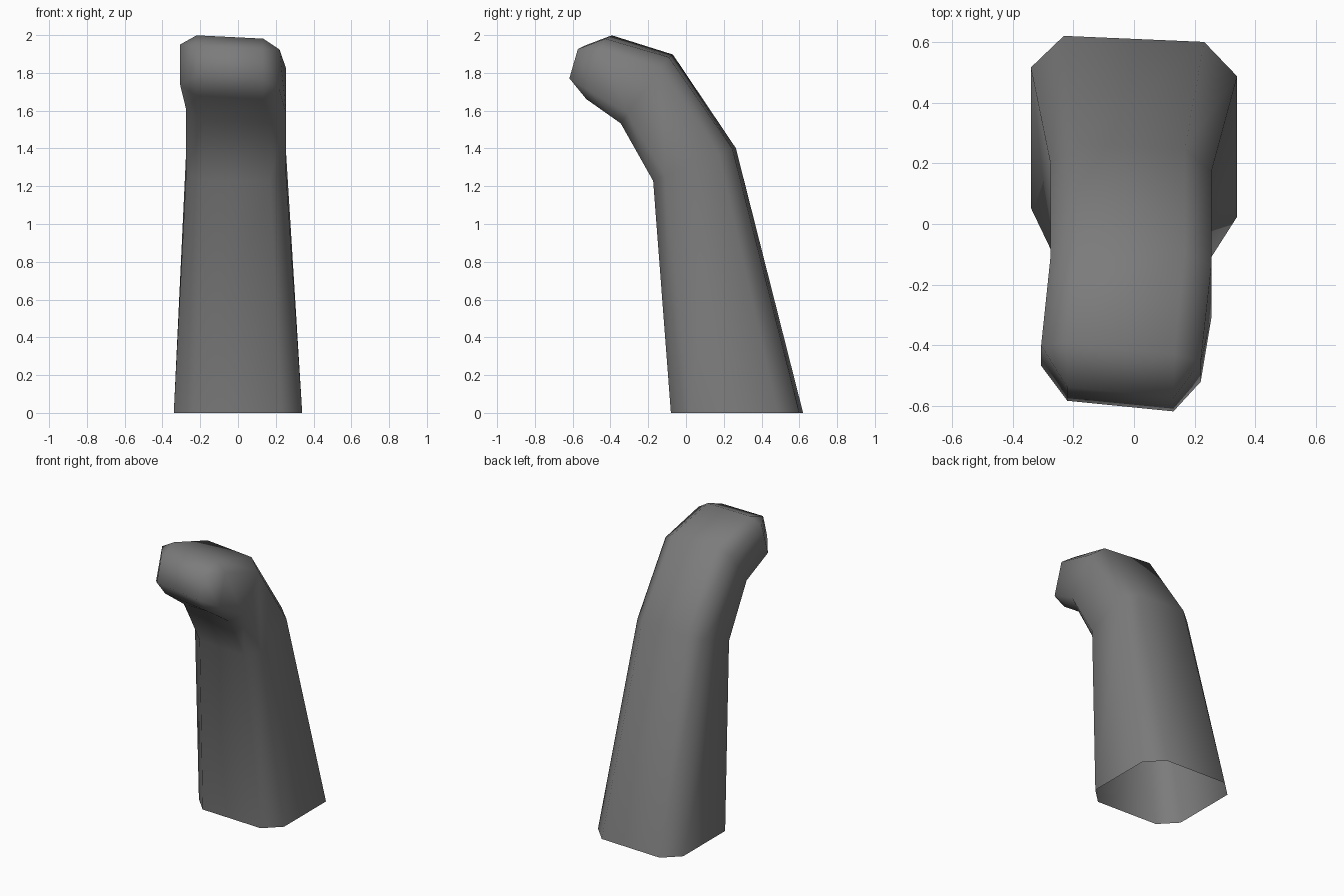
import bpy
import bmesh
from mathutils import Vector

if "Cube" in bpy.data.objects:
    bpy.data.objects.remove(bpy.data.objects["Cube"], do_unlink=True)

grey = bpy.data.materials.new("dark_grey")
grey.use_nodes = True
colour = (0.2, 0.2, 0.2, 1)
grey.diffuse_color = colour
grey.node_tree.nodes["Principled BSDF"].inputs["Base Color"].default_value = colour

# Sections up the bent post:
# centre x, half width, front (y, z), back (y, z), sideways slope (y, z), corner ratio
SECTIONS = [
    (0.0, 0.34, (-0.07, 0.0), (0.61, 0.0), (-0.043, 0.0), 0.68),
    (-0.01, 0.265, (-0.165, 1.23), (0.255, 1.40), (-0.05, -0.01), 0.67),
    (-0.01, 0.265, (-0.335, 1.54), (-0.08, 1.89), (-0.06, -0.04), 0.67),
    (-0.043, 0.263, (-0.51, 1.67), (-0.41, 1.99), (-0.10, -0.05), 0.67),
    (-0.045, 0.175, (-0.60, 1.78), (-0.555, 1.935), (-0.10, -0.05), 1.0),
]


def section_ring(bm, x, half, front, back, slope, k):
    """Rectangle with cut corners, spanning from front to back."""
    f, b = Vector((x, *front)), Vector((x, *back))
    centre, v = (f + b) / 2, (b - f) / 2
    u = Vector((1, *slope)) * half
    corners = [(-k, -1), (k, -1), (1, -k), (1, k), (k, 1), (-k, 1), (-1, k), (-1, -k)]
    return [bm.verts.new(centre + u * s + v * t) for s, t in corners]


# Loft the sections, close the tip and leave the base open
bm = bmesh.new()
rings = [section_ring(bm, *s) for s in SECTIONS]
for low, high in zip(rings, rings[1:]):
    for i in range(len(low)):
        j = (i + 1) % len(low)
        bm.faces.new((low[i], low[j], high[j], high[i]))
bm.faces.new(rings[-1])
bmesh.ops.remove_doubles(bm, verts=bm.verts[:], dist=0.0005)
for face in bm.faces:
    face.smooth = True

mesh = bpy.data.meshes.new("bent_post")
bm.to_mesh(mesh)
bm.free()
mesh.materials.append(grey)
post = bpy.data.objects.new("bent_post", mesh)
bpy.context.collection.objects.link(post)
